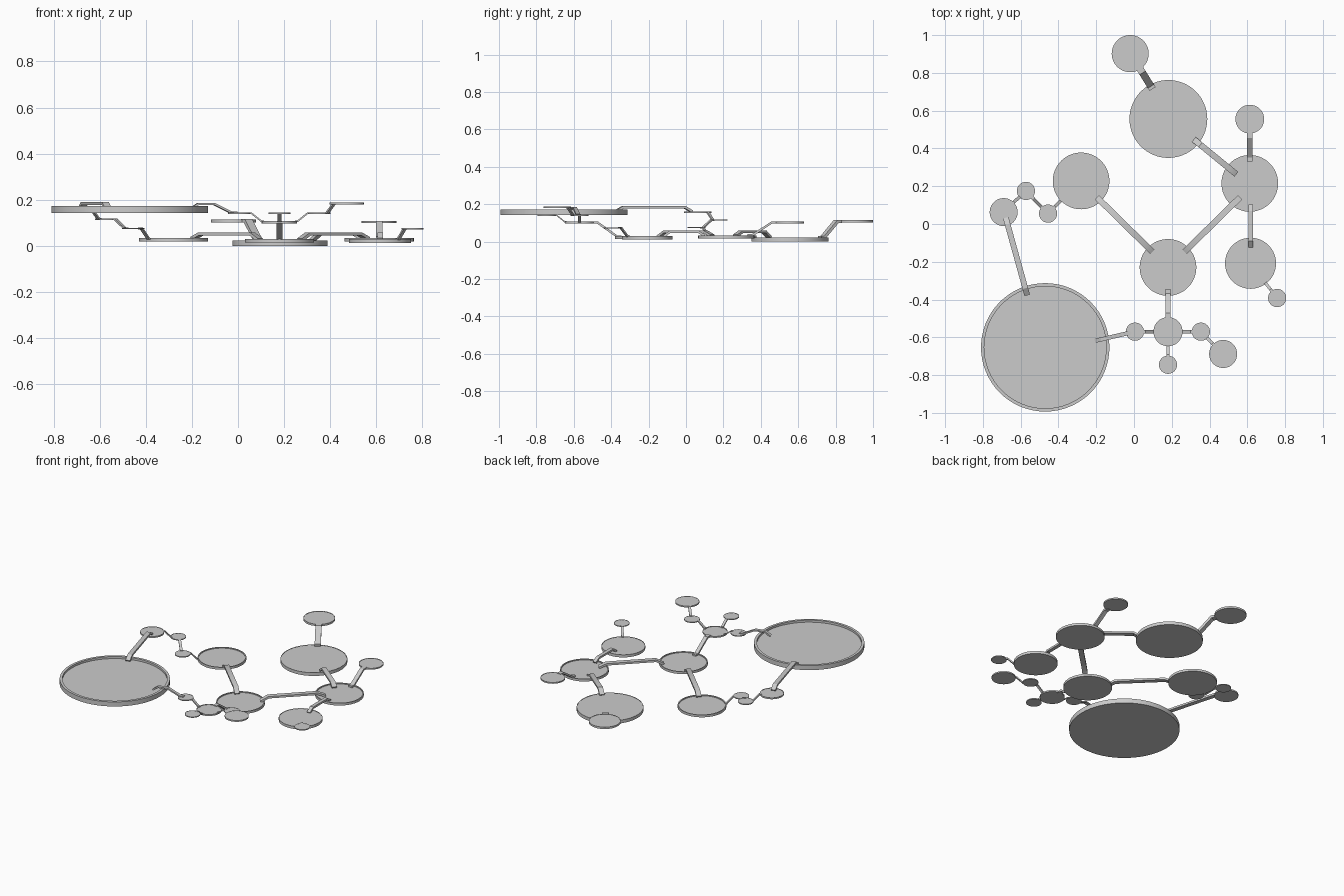
import bpy, bmesh, math
from mathutils import Vector


def mesh_object(name, bm):
    bmesh.ops.recalc_face_normals(bm, faces=bm.faces[:])
    me = bpy.data.meshes.new(name)
    bm.to_mesh(me)
    bm.free()
    ob = bpy.data.objects.new(name, me)
    bpy.context.collection.objects.link(ob)
    bpy.context.view_layer.objects.active = ob
    ob.select_set(True)
    bpy.ops.object.shade_smooth_by_angle(angle=math.radians(30))
    ob.select_set(False)
    return ob


# shallow dish: turned profile with a thin rim and a recessed floor
def dish(name, x, y, r, z0, z1, rim, depth, n=64):
    bm = bmesh.new()
    rings = []
    for pr, pz in ((r, z0), (r, z1), (r - rim, z1), (r - rim, z1 - depth)):
        rings.append([bm.verts.new((x + pr * math.cos(2 * math.pi * i / n),
                                    y + pr * math.sin(2 * math.pi * i / n), pz))
                      for i in range(n)])
    for a, b in zip(rings, rings[1:]):
        for i in range(n):
            j = (i + 1) % n
            bm.faces.new((a[i], a[j], b[j], b[i]))
    bm.faces.new(rings[0][::-1])
    bm.faces.new(rings[-1])
    return mesh_object(name, bm)


# bent flat strap: vertical-plane path of (fraction, z), swept with a box section
def strap(name, a, b, path, w, t):
    a, b = Vector(a), Vector(b)
    side = Vector((-(b - a).y, (b - a).x)).normalized() * w / 2
    length = (b - a).length
    pts = [Vector((f * length, z)) for f, z in path]
    bm = bmesh.new()
    rings = []
    for i, p in enumerate(pts):
        d = (pts[min(i + 1, len(pts) - 1)] - p).normalized()
        e = (p - pts[max(i - 1, 0)]).normalized()
        m = (d + e).normalized()
        nrm = Vector((-m.y, m.x)) * t / 2 / max(0.5, m.dot(d if i < len(pts) - 1 else e))
        ring = []
        for s, u in ((-1, -1), (1, -1), (1, 1), (-1, 1)):
            q = p + nrm * u
            xy = a + (b - a) * (q.x / length) + side * s
            ring.append(bm.verts.new((xy.x, xy.y, q.y)))
        rings.append(ring)
    for r0, r1 in zip(rings, rings[1:]):
        for i in range(4):
            j = (i + 1) % 4
            bm.faces.new((r0[i], r0[j], r1[j], r1[i]))
    bm.faces.new(rings[0][::-1])
    bm.faces.new(rings[-1])
    return mesh_object(name, bm)


# platforms: name, x, y, radius, bottom, top, rim width, recess
DISHES = [
    ("great_dish", -0.47, -0.653, 0.34, 0.142, 0.173, 0.017, 0.014),
    ("front_hub", 0.18, -0.23, 0.15, 0.014, 0.030, 0.007, 0.006),
    ("left_hub", -0.28, 0.228, 0.15, 0.018, 0.034, 0.007, 0.006),
    ("right_hub", 0.613, 0.215, 0.15, 0.018, 0.034, 0.007, 0.006),
    ("rear_dish", 0.182, 0.556, 0.206, 0.0, 0.022, 0.003, 0.002),
    ("rear_small_dish", -0.02, 0.902, 0.098, 0.102, 0.115, 0.003, 0.002),
    ("right_rear_dish", 0.613, 0.555, 0.076, 0.098, 0.107, 0.003, 0.002),
    ("right_front_dish", 0.617, -0.208, 0.135, 0.012, 0.030, 0.003, 0.002),
    ("right_front_pad", 0.758, -0.392, 0.048, 0.071, 0.077, 0.002, 0.001),
    ("front_dish", 0.18, -0.57, 0.077, 0.097, 0.107, 0.004, 0.003),
    ("front_pad_left", 0.005, -0.57, 0.048, 0.138, 0.144, 0.002, 0.001),
    ("front_pad_middle", 0.18, -0.745, 0.048, 0.138, 0.144, 0.002, 0.001),
    ("front_pad_right", 0.354, -0.57, 0.048, 0.138, 0.144, 0.002, 0.001),
    ("front_right_dish", 0.472, -0.688, 0.074, 0.179, 0.188, 0.002, 0.001),
    ("left_dish", -0.69, 0.063, 0.074, 0.152, 0.162, 0.003, 0.002),
    ("left_pad_upper", -0.572, 0.175, 0.048, 0.112, 0.118, 0.002, 0.001),
    ("left_pad_lower", -0.455, 0.055, 0.048, 0.072, 0.078, 0.002, 0.001),
]
for d in DISHES:
    dish(*d)


# bridge: rises, runs level, then drops onto the other platform
def bridge(name, a, b, za, zt, zb, w=0.032, f=0.12):
    strap(name, a, b, [(0, za), (f, zt), (1 - f, zt), (1, zb)], w, 0.013)


bridge("bridge_front_left", (-0.195, 0.14), (0.095, -0.145), 0.032, 0.052, 0.026)
bridge("bridge_front_right", (0.27, -0.145), (0.56, 0.14), 0.026, 0.052, 0.032)
bridge("bridge_rear", (0.32, 0.445), (0.54, 0.265), 0.022, 0.052, 0.032, f=0.15)
bridge("bridge_right", (0.617, 0.10), (0.617, -0.12), 0.032, 0.052, 0.028, w=0.024, f=0.15)
bridge("bridge_great_left", (-0.566, -0.375), (-0.678, 0.03), 0.162, 0.184, 0.162, w=0.03, f=0.09)
strap("bridge_great_right", (-0.205, -0.618), (-0.005, -0.572),
      [(0, 0.16), (0.16, 0.182), (0.5, 0.182), (0.88, 0.144), (1, 0.144)], 0.022, 0.009)


# ramp: climbs between the edges of two stacked platforms
def ramp(name, a, b, za, zb, w, t):
    strap(name, a, b, [(0, za), (0.15, za), (0.8, zb), (1, zb)], w, t)


ramp("ramp_rear", (0.098, 0.715), (0.03, 0.825), 0.022, 0.108, 0.038, 0.016)
ramp("ramp_right_rear", (0.613, 0.33), (0.613, 0.49), 0.034, 0.102, 0.028, 0.012)
ramp("ramp_front", (0.18, -0.345), (0.18, -0.505), 0.028, 0.102, 0.026, 0.012)
ramp("ramp_right_pad", (0.69, -0.305), (0.732, -0.358), 0.028, 0.074, 0.016, 0.008)
ramp("ramp_pad_left", (0.112, -0.57), (0.045, -0.57), 0.106, 0.141, 0.017, 0.007)
ramp("ramp_pad_right", (0.248, -0.57), (0.315, -0.57), 0.106, 0.141, 0.017, 0.007)
ramp("ramp_pad_middle", (0.18, -0.638), (0.18, -0.705), 0.106, 0.141, 0.017, 0.007)
ramp("ramp_front_right", (0.38, -0.597), (0.426, -0.642), 0.142, 0.183, 0.017, 0.007)
ramp("ramp_left_upper", (-0.598, 0.15), (-0.645, 0.108), 0.116, 0.158, 0.017, 0.007)
ramp("ramp_left_middle", (-0.482, 0.082), (-0.545, 0.147), 0.076, 0.115, 0.017, 0.007)
ramp("ramp_left_lower", (-0.382, 0.128), (-0.428, 0.082), 0.03, 0.075, 0.017, 0.007)
